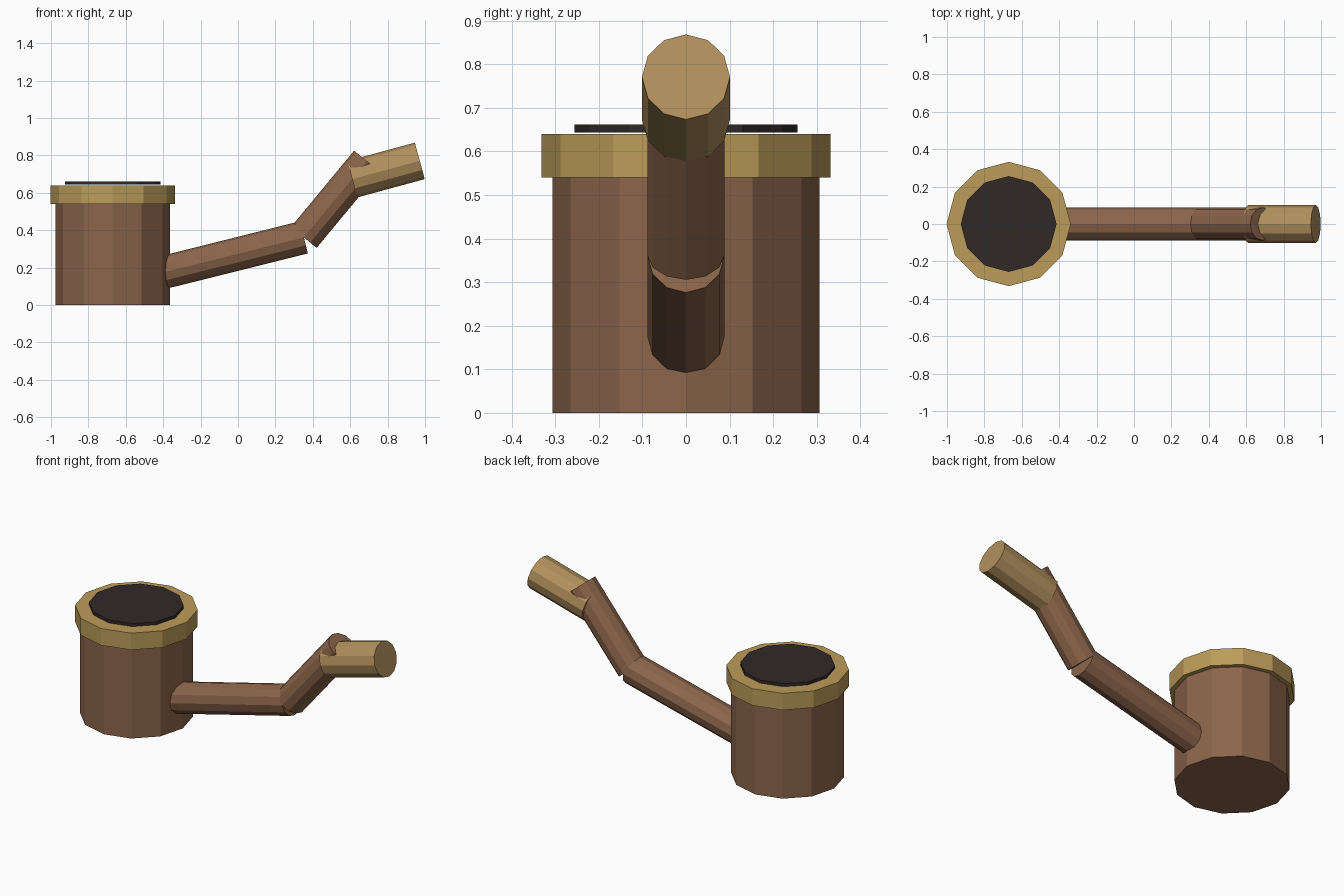
import bpy
from mathutils import Vector

if "Cube" in bpy.data.objects:
    bpy.data.objects.remove(bpy.data.objects["Cube"])

SIDES = 12


def material(name, rgb):
    mat = bpy.data.materials.new(name)
    mat.diffuse_color = (*rgb, 1.0)
    mat.use_nodes = True
    mat.node_tree.nodes["Principled BSDF"].inputs["Base Color"].default_value = mat.diffuse_color
    return mat


def rod(name, start, end, radius, mat):
    """Flat-faced cylinder between two points (x, z) in the y = 0 plane."""
    a, b = Vector((start[0], 0, start[1])), Vector((end[0], 0, end[1]))
    axis = b - a
    tilt = Vector((0, 0, 1)).rotation_difference(axis.normalized()).to_euler()
    bpy.ops.mesh.primitive_cylinder_add(vertices=SIDES, radius=radius,
                                        depth=axis.length,
                                        location=(a + b) / 2, rotation=tilt)
    obj = bpy.context.object
    obj.name = name
    obj.data.materials.append(mat)
    return obj


wood = material("wood", (0.26, 0.13, 0.07))
brass = material("brass", (0.50, 0.33, 0.10))
horn = material("horn", (0.44, 0.28, 0.11))
char = material("char", (0.03, 0.022, 0.02))

# Bowl with its brass rim and the dark filling on top
BX = -0.67
rod("bowl", (BX, 0), (BX, 0.638), 0.306, wood)
rod("rim", (BX, 0.54), (BX, 0.64), 0.332, brass)
rod("filling", (BX, 0.644), (BX, 0.662), 0.256, char)

# Two-part bent stem and the mouthpiece
elbow = (0.352, 0.362)
rod("lower_stem", (-0.45, 0.162), elbow, 0.0885, wood)
rod("upper_stem", elbow, (0.689, 0.769), 0.0885, wood)
rod("mouthpiece", (0.611, 0.673), (0.972, 0.771), 0.101, horn)
